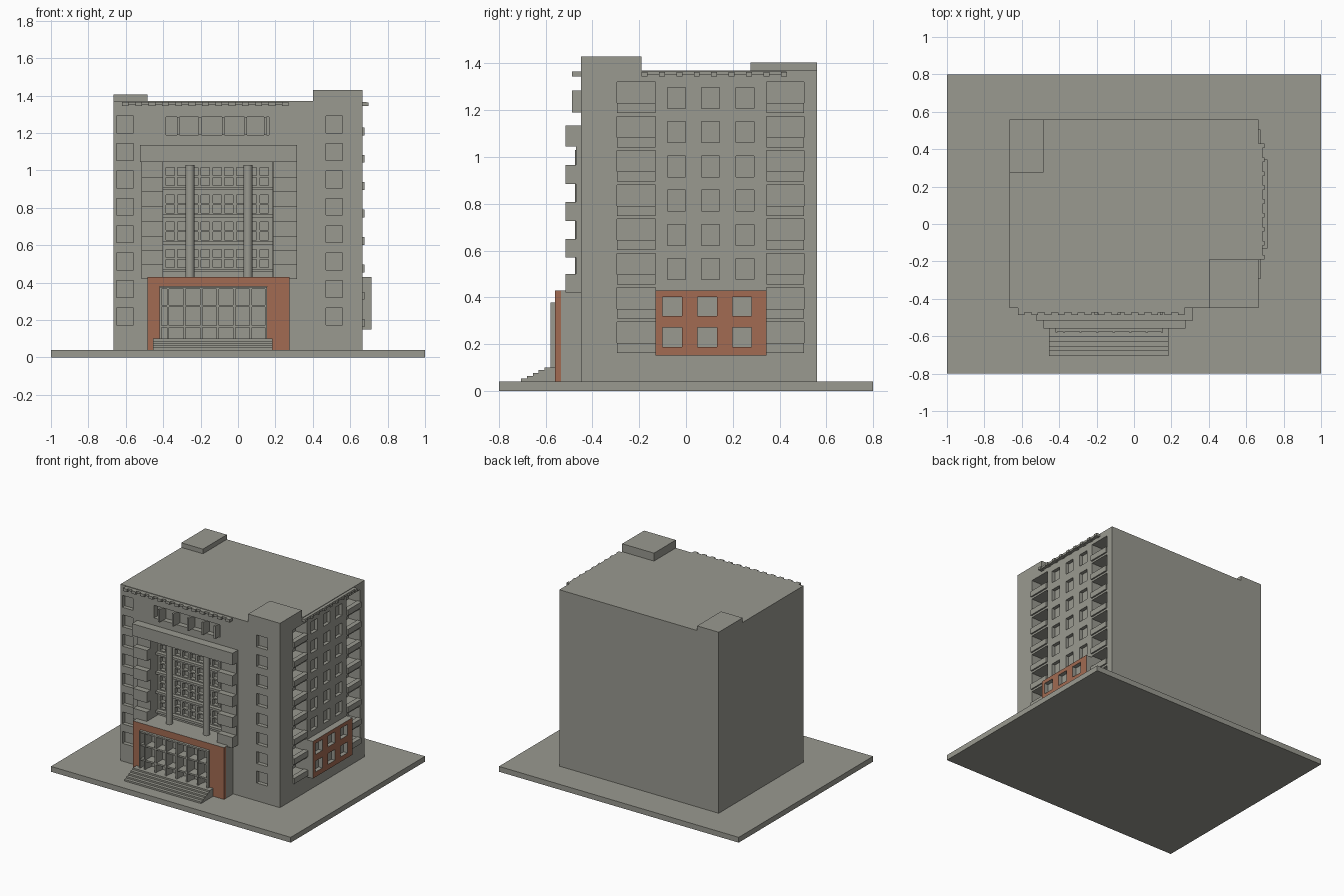
import bpy, bmesh
from mathutils import Vector

if "Cube" in bpy.data.objects:
    bpy.data.objects.remove(bpy.data.objects["Cube"])


def material(name, rgb):
    m = bpy.data.materials.new(name)
    m.diffuse_color = (*rgb, 1)
    m.use_nodes = True
    m.node_tree.nodes["Principled BSDF"].inputs["Base Color"].default_value = m.diffuse_color
    return m


STONE = material("warm grey stone", (0.32, 0.32, 0.28))
BRICK = material("brick red", (0.36, 0.145, 0.085))


def boxes(name, items, mat=STONE):
    """One object made of boxes given as (x0, x1, y0, y1, z0, z1)."""
    bm = bmesh.new()
    for x0, x1, y0, y1, z0, z1 in items:
        vs = bmesh.ops.create_cube(bm, size=1)["verts"]
        for v in vs:
            v.co = Vector(((x0 + x1) / 2 + v.co.x * (x1 - x0),
                           (y0 + y1) / 2 + v.co.y * (y1 - y0),
                           (z0 + z1) / 2 + v.co.z * (z1 - z0)))
    me = bpy.data.meshes.new(name)
    bm.to_mesh(me)
    bm.free()
    me.materials.append(mat)
    ob = bpy.data.objects.new(name, me)
    bpy.context.collection.objects.link(ob)
    return ob


def cut(ob, items):
    """Cut a set of separate boxes out of an object."""
    cutter = boxes("cutter", items, ob.data.materials[0])
    mod = ob.modifiers.new("openings", 'BOOLEAN')
    mod.operation, mod.solver, mod.object = 'DIFFERENCE', 'EXACT', cutter
    bpy.context.view_layer.objects.active = ob
    bpy.ops.object.modifier_apply(modifier=mod.name)
    bpy.data.objects.remove(cutter)


PITCH = 0.1465
FLOORS = [1.2 - PITCH * i for i in range(8)]   # window sill heights

# Ground slab and main block
boxes("ground_slab", [(-1, 1, -0.8, 0.8, 0, 0.04)])
body = boxes("main_block", [(-0.665, 0.665, -0.45, 0.56, 0.04, 1.37)])
boxes("corner_tower_top", [(0.4, 0.665, -0.45, -0.19, 1.37, 1.43)])
boxes("roof_hut", [(-0.665, -0.485, 0.275, 0.56, 1.37, 1.405)])

# Front corner windows, central recess, top strip window
openings = [(x, x + 0.09, -0.5, -0.42, z, z + 0.09)
            for z in FLOORS for x in (-0.65, 0.47)]
openings += [(-0.4, 0.185, -0.5, -0.38, 0.43, 1.045),
             (-0.385, 0.165, -0.5, -0.41, 1.19, 1.285)]
# Side windows and side loggias
openings += [(0.64, 0.75, y, y + 0.077, z + 0.008, z + 0.098)
             for z in FLOORS[:6] for y in (-0.08, 0.067, 0.213)]
LOGGIAS = ((-0.295, -0.13), (0.345, 0.505))
openings += [(0.57, 0.75, y0, y1, z + 0.025, z + 0.12)
             for z in FLOORS for y0, y1 in LOGGIAS]
cut(body, openings)

# Loggia parapets
boxes("loggia_parapets", [(0.64, 0.676, y0, y1, z - 0.012, z + 0.03)
                          for z in FLOORS for y0, y1 in LOGGIAS])

# Pairs of small windows in the central recess
ROWS = [0.482 + 0.1457 * i for i in range(4)]
cut(body, [(x, x + 0.045, -0.40, -0.35, z + dz, z + dz + 0.043)
           for z in ROWS for dz in (0, 0.053)
           for x in [-0.385 + 0.0628 * i for i in range(9)]])
boxes("recess_ledges", [(-0.4, 0.185, -0.41, -0.375, z - 0.025, z - 0.008)
                        for z in ROWS])

# Fins of the top strip window
boxes("strip_window_fins", [(x - 0.007, x + 0.007, -0.487, -0.4, 1.19, 1.285)
                            for x in (-0.32, -0.203, -0.078, 0.042, 0.145)])

# Frame around the central recess: header, piers and projecting blocks
boxes("frame_header", [(-0.525, 0.315, -0.515, -0.44, 1.045, 1.135)])
PIERS = ((-0.515, -0.4), (0.187, 0.315))
boxes("frame_piers", [(a, b, -0.47, -0.44, 0.42, 1.045) for a, b in PIERS])
boxes("pier_blocks", [(a, b, -0.515, -0.46, z, z + 0.08)
                      for a, b in PIERS for z in (0.42, 0.57, 0.727, 0.885)])

# Round columns
for i, x in enumerate((-0.257, 0.053)):
    bpy.ops.mesh.primitive_cylinder_add(vertices=24, radius=0.024, depth=0.6,
                                        location=(x, -0.45, 0.73))
    col = bpy.context.object
    col.name = f"front_column_{i + 1}"
    col.data.materials.append(STONE)
    bpy.ops.object.shade_smooth_by_angle()

# Cornice with small brackets along front and right side
cornice = [(-0.62, 0.27, -0.472, -0.44, 1.35, 1.366),
           (0.65, 0.687, -0.19, 0.43, 1.35, 1.366)]
cornice += [(x, x + 0.035, -0.487, -0.44, 1.345, 1.366)
            for x in [-0.62 + 0.0713 * i for i in range(13)]]
cornice += [(0.65, 0.697, y, y + 0.025, 1.345, 1.364)
            for y in [-0.19 + 0.0745 * i for i in range(9)]]
boxes("cornice", cornice)


def paint_brick(ob, keep):
    """Brick on every face whose normal and centre pass the rule."""
    ob.data.materials.append(BRICK)
    for p in ob.data.polygons:
        p.material_index = int(keep(p.normal, p.center))


# Entrance portico: stone core with a brick facing, stone on top
core = boxes("portico_core", [(-0.485, 0.275, -0.535, -0.44, 0.04, 0.43)])
cut(core, [(-0.42, 0.155, -0.6, -0.5, 0.03, 0.38)])
facing = boxes("portico_facing", [(-0.485, 0.275, -0.56, -0.535, 0.04, 0.43)])
cut(facing, [(-0.42, 0.155, -0.6, -0.5, 0.03, 0.38)])
paint_brick(facing, lambda n, c: n.z < 0.5)

# Entrance glazing bars
bars = [(x - 0.006, x + 0.006, -0.58, -0.49, 0.04, 0.378)
        for x in [-0.374 + 0.0885 * i for i in range(6)]]
bars += [(-0.42, 0.155, -0.575, -0.49, z - 0.006, z + 0.006)
         for z in (0.09, 0.165, 0.275, 0.372)]
bars += [(x, x + 0.01, -0.58, -0.49, 0.04, 0.378) for x in (-0.42, 0.145)]
boxes("entrance_bars", bars)

# Entrance steps
boxes("entrance_steps", [(-0.455, 0.185, -0.705 + 0.025 * i, -0.535,
                          0.04, 0.052 + 0.012 * i) for i in range(5)])

# Brick bay on the right side with six windows
bay = boxes("side_bay", [(0.65, 0.715, -0.13, 0.345, 0.15, 0.43)])
cut(bay, [(0.685, 0.75, y, y + 0.083, z, z + 0.082)
          for y in (-0.1, 0.05, 0.198) for z in (0.188, 0.32)])
paint_brick(bay, lambda n, c: n.x > 0.5 and c.x > 0.71)
